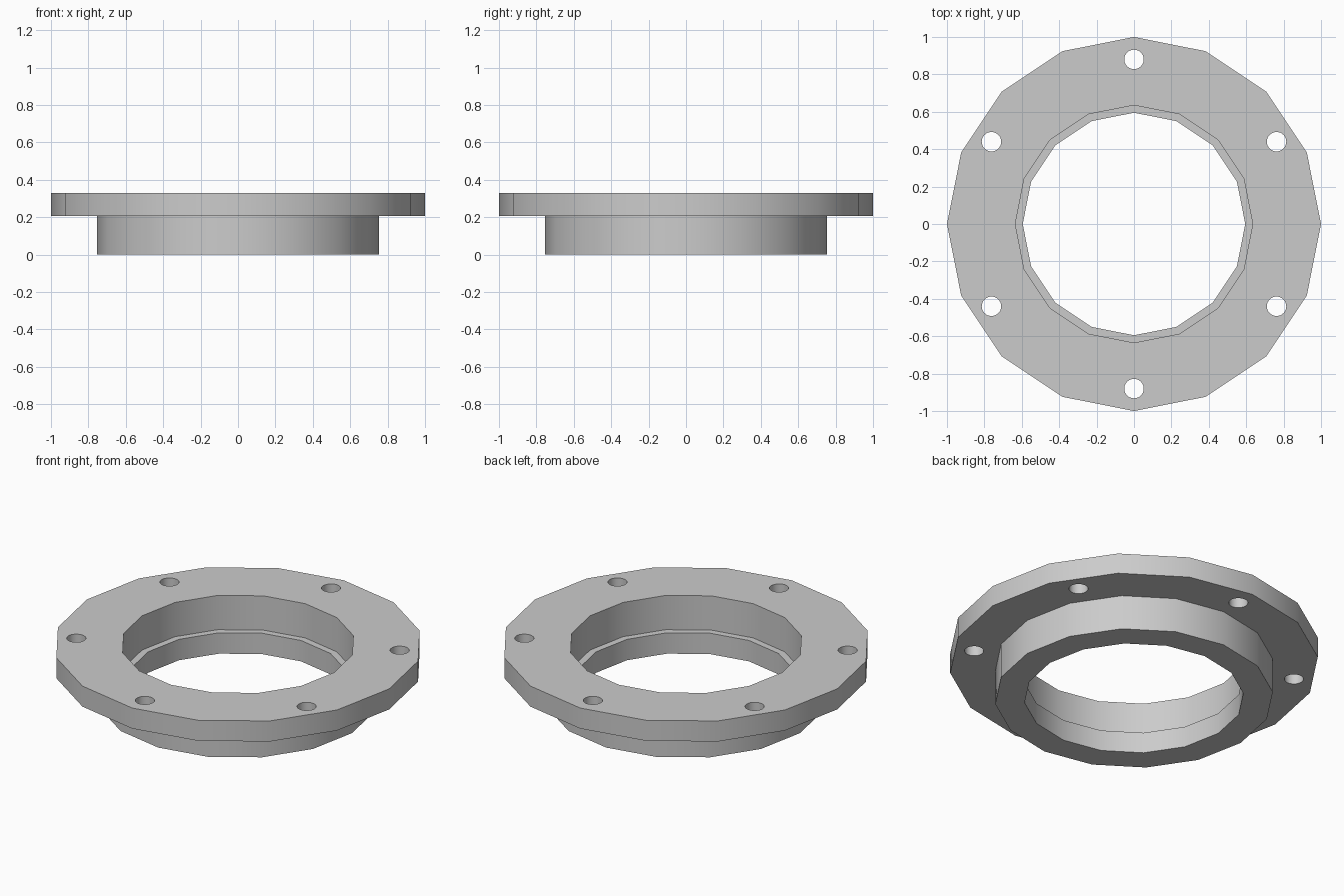
import bpy, bmesh
from math import sin, cos, pi, radians
from mathutils import Matrix

cube = bpy.data.objects.get("Cube")
if cube:
    bpy.data.objects.remove(cube, do_unlink=True)

SIDES = 16
HOLES = 6

grey = bpy.data.materials.new("plain grey")
grey.use_nodes = True
grey.diffuse_color = (0.6, 0.6, 0.6, 1)
grey.node_tree.nodes["Principled BSDF"].inputs["Base Color"].default_value = (0.6, 0.6, 0.6, 1)


def add_object(name, bm):
    bmesh.ops.recalc_face_normals(bm, faces=bm.faces)
    mesh = bpy.data.meshes.new(name)
    bm.to_mesh(mesh)
    bm.free()
    mesh.materials.append(grey)
    obj = bpy.data.objects.new(name, mesh)
    bpy.context.collection.objects.link(obj)
    return obj


# Flange, neck and stepped bore: one closed profile turned around z
profile = [(0.595, 0), (0.755, 0), (0.755, 0.207), (1, 0.207),
           (1, 0.33), (0.635, 0.33), (0.635, 0.125), (0.595, 0.125)]
bm = bmesh.new()
rings = []
for i in range(SIDES):
    a = 2 * pi * i / SIDES
    rings.append([bm.verts.new((r * cos(a), r * sin(a), z)) for r, z in profile])
for i, ring in enumerate(rings):
    following = rings[(i + 1) % SIDES]
    for j in range(len(profile)):
        k = (j + 1) % len(profile)
        bm.faces.new((ring[j], following[j], following[k], ring[k]))
flange = add_object("flanged_ring", bm)

# Bolt holes
bm = bmesh.new()
for i in range(HOLES):
    a = pi / 2 + 2 * pi * i / HOLES
    place = Matrix.Translation((0.88 * cos(a), 0.88 * sin(a), 0.27))
    bmesh.ops.create_cone(bm, cap_ends=True, segments=32, radius1=0.052,
                          radius2=0.052, depth=0.3, matrix=place)
cutter = add_object("bolt_hole_cutter", bm)
cutter.hide_render = True

cut = flange.modifiers.new("bolt holes", "BOOLEAN")
cut.operation = "DIFFERENCE"
cut.solver = "EXACT"
cut.object = cutter

bpy.ops.object.select_all(action="DESELECT")
flange.select_set(True)
bpy.context.view_layer.objects.active = flange
bpy.ops.object.modifier_apply(modifier=cut.name)
bpy.data.objects.remove(cutter, do_unlink=True)
bpy.ops.object.shade_smooth_by_angle(angle=radians(30))
